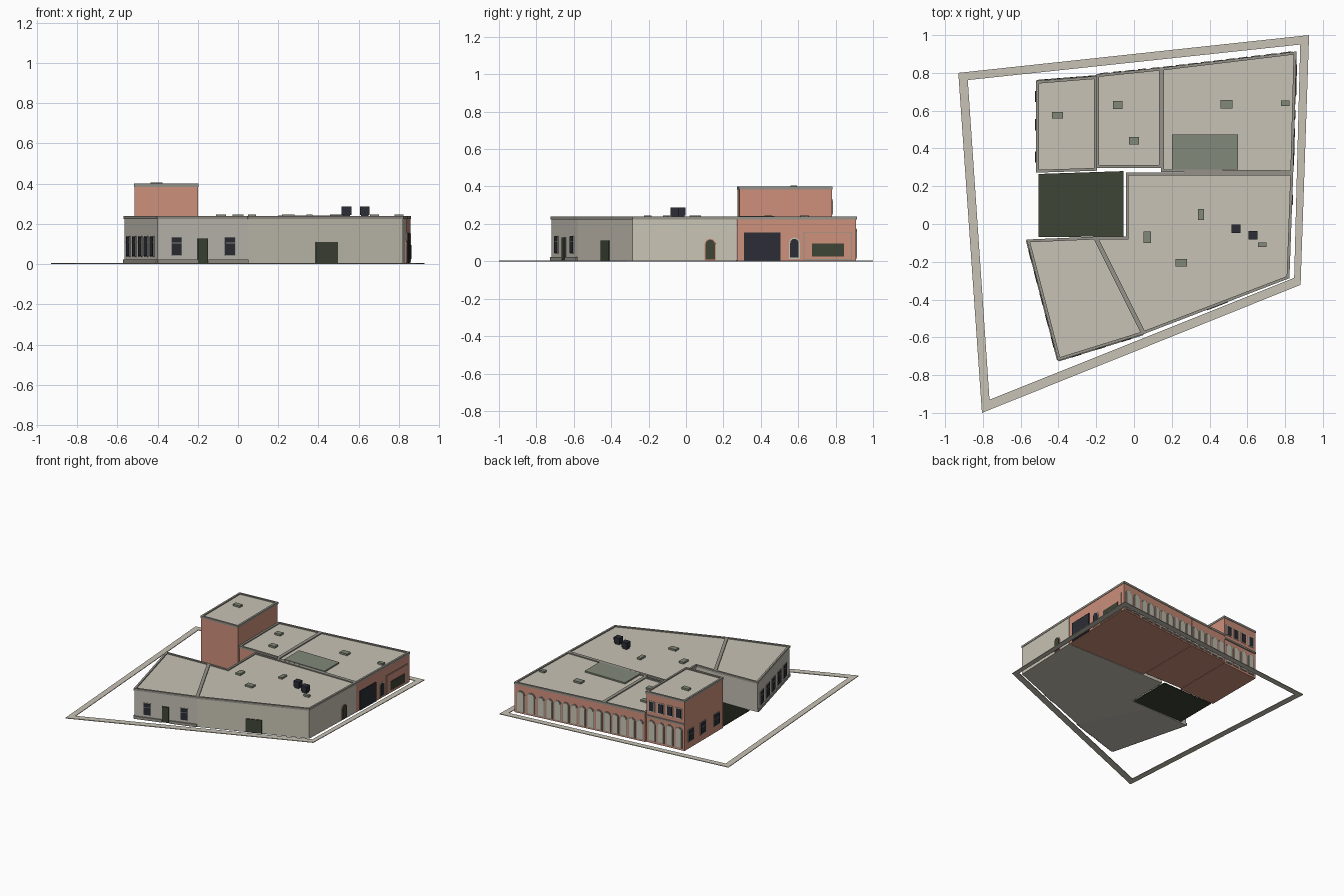
import bpy, bmesh, math
from mathutils import Vector

if "Cube" in bpy.data.objects:
    bpy.data.objects.remove(bpy.data.objects["Cube"])

def mat(name, r, g, b):
    m = bpy.data.materials.new(name)
    m.diffuse_color = (r, g, b, 1)
    m.use_nodes = True
    m.node_tree.nodes["Principled BSDF"].inputs["Base Color"].default_value = m.diffuse_color
    return m

STONE = mat("roof_stone", .58, .545, .46)
WALL = mat("plaster_wall", .58, .55, .46)
GREYWALL = mat("grey_plaster", .53, .51, .45)
BRICK = mat("salmon_brick", .62, .28, .20)
TRIM = mat("grey_trim", .30, .29, .25)
GREEN = mat("dark_green", .048, .058, .037)
DARK = mat("dark_glass", .025, .027, .037)
SKY = mat("grey_green", .22, .25, .19)

def finish(bm, name, m):
    bmesh.ops.recalc_face_normals(bm, faces=bm.faces)
    me = bpy.data.meshes.new(name)
    bm.to_mesh(me)
    bm.free()
    me.materials.append(m)
    ob = bpy.data.objects.new(name, me)
    bpy.context.collection.objects.link(ob)
    return ob

def extrude(name, pts, vec, m):
    """Solid from a planar 3D outline pushed along vec."""
    bm = bmesh.new()
    a = [bm.verts.new(p) for p in pts]
    b = [bm.verts.new(Vector(p) + Vector(vec)) for p in pts]
    bm.faces.new(a)
    bm.faces.new(b)
    for i in range(len(a)):
        j = (i + 1) % len(a)
        bm.faces.new((a[i], a[j], b[j], b[i]))
    return finish(bm, name, m)

def prism(name, poly, z0, z1, m):
    return extrude(name, [(x, y, z0) for x, y in poly], (0, 0, z1 - z0), m)

def box(name, x, y, w, d, z0, z1, m):
    w, d = w / 2, d / 2
    return prism(name, [(x - w, y - d), (x + w, y - d), (x + w, y + d), (x - w, y + d)], z0, z1, m)

def ring(name, outer, inner, z0, z1, m):
    bm = bmesh.new()
    L = [[bm.verts.new((x, y, z)) for x, y in p]
         for p, z in ((outer, z0), (outer, z1), (inner, z1), (inner, z0))]
    n = len(outer)
    for k in range(4):
        p, q = L[k], L[(k + 1) % 4]
        for i in range(n):
            j = (i + 1) % n
            bm.faces.new((p[i], p[j], q[j], q[i]))
    return finish(bm, name, m)

def inset(poly, d):
    """Mitred inset of a counter-clockwise outline."""
    out, n = [], len(poly)
    for i in range(n):
        a, b, c = (Vector(poly[(i + k) % n]) for k in (-1, 0, 1))
        e, f = (b - a).normalized(), (c - b).normalized()
        n1, n2 = Vector((-e.y, e.x)), Vector((-f.y, f.x))
        out.append(tuple(b + (n1 + n2) * d / (1 + n1.dot(n2))))
    return out

def plate(name, p, q, s, w, z0, z1, m, t=.006, arch=False):
    """Thin panel on the wall p->q, centred at distance s along it."""
    p, q = Vector((*p, 0)), Vector((*q, 0))
    u = (q - p).normalized()
    out = Vector((u.y, -u.x, 0))
    r = w / 2
    prof = [(-r, z0), (r, z0)]
    if arch:
        prof += [(r * math.cos(a * math.pi / 8), z1 - r + r * math.sin(a * math.pi / 8)) for a in range(9)]
    else:
        prof += [(r, z1), (-r, z1)]
    pts = [p + u * (s + h) + Vector((0, 0, z)) - out * .002 for h, z in prof]
    return extrude(name, pts, out * (t + .002), m)

def framed(name, p, q, s, w, z0, z1, m, frame, arch=False, f=.007):
    plate(name + "_frame", p, q, s, w + 2 * f, z0 - f, z1 + f, frame, .004, arch)
    plate(name, p, q, s, w, z0, z1, m, .007, arch)

# Building outlines, counter-clockwise
tower = [(-.515, .275), (-.2, .285), (-.2, .78), (-.515, .755)]
mid = [(-.197, .30), (.145, .30), (.145, .825), (-.197, .79)]
corner = [(.147, .278), (.84, .272), (.857, .91), (.147, .825)]
main = [(-.04, .27), (-.04, -.07), (-.205, -.07), (.05, -.58), (.82, -.285), (.84, .27)]
wing = [(-.565, -.085), (-.40, -.72), (.05, -.58), (-.205, -.07)]

for name, poly, h, m in (("tower", tower, .40, BRICK), ("middle_block", mid, .24, BRICK),
                         ("corner_block", corner, .24, BRICK), ("main_hall", main, .24, WALL),
                         ("wing", wing, .24, GREYWALL)):
    prism(name + "_walls", poly, .002, h - .016, m)
    prism(name + "_roof", inset(poly, .008), h - .02, h - .008, STONE)
    ring(name + "_coping", inset(poly, -.003), inset(poly, .012), h - .016, h, TRIM)

# Pavement ring
ring("pavement", [(-.93, .80), (-.805, -1), (.882, -.322), (.927, 1)],
     [(-.88, .762), (-.765, -.93), (.848, -.285), (.88, .95)], 0, .005, STONE)

# Ribbed courtyard
prism("courtyard", [(-.505, -.07), (-.055, -.065), (-.055, .28), (-.505, .265)], .002, .008, GREEN)
for i in range(16):
    box("courtyard_rib", -.28, -.055 + i * .021, .45, .01, .008, .012, GREEN)

# Skylight and roof hatches
box("skylight", .375, .382, .35, .185, .228, .243, SKY)
for x, y, w, d in ((-.085, .63, .05, .04), (0, .44, .055, .04), (.49, .635, .065, .045),
                   (.8, .64, .045, .03), (.355, .05, .03, .06), (.07, -.07, .04, .06),
                   (.68, -.11, .045, .025), (.25, -.205, .06, .04)):
    box("roof_hatch", x, y, w, d, .23, .246, SKY)
box("tower_hatch", -.405, .575, .06, .035, .39, .406, SKY)
for x, y in ((.54, -.025), (.63, -.06)):
    box("cooling_unit", x, y, .048, .045, .245, .287, DARK)
    box("cooling_unit_base", x, y, .036, .034, .23, .246, DARK)

# North arcade: two wide arches, then an even row
p, q = corner[2], corner[3]
for s in (.05, .135):
    framed("wide_arch", p, q, s, .055, .02, .175, WALL, TRIM, True)
for i in range(8):
    framed("arcade_arch", p, q, .215 + i * .067, .042, .02, .165, WALL, TRIM, True)
p, q = mid[2], mid[3]
for i in range(5):
    framed("arcade_arch", p, q, .035 + i * .067, .042, .02, .165, WALL, TRIM, True)

# Tower north face: arches, band and upper windows
p, q = tower[2], tower[3]
for i in range(4):
    s = .045 + i * .075
    framed("tower_arch", p, q, s, .046, .025, .175, WALL, TRIM, True)
    framed("tower_window", p, q, s, .038, .255, .325, DARK, WALL)
plate("tower_band", p, q, .158, .316, .205, .218, TRIM, .008)

# Tower west face windows
for s in (.08, .23, .40):
    framed("side_window", tower[3], tower[0], s, .06, .06, .145, DARK, TRIM)
    plate("side_window_bar", tower[3], tower[0], s, .06, .112, .116, TRIM, .009)

# East street front
p, q = corner[1], corner[2]
plate("garage_opening", p, q, .136, .195, .004, .155, DARK)
framed("arched_window", p, q, .308, .045, .02, .12, DARK, WALL, True)
plate("shop_outline", p, q, .486, .258, .008, .157, TRIM, .003)
plate("shop_panel", p, q, .486, .25, .012, .153, BRICK, .005)
plate("shop_window", p, q, .488, .17, .025, .095, GREEN, .008)
framed("arched_door", main[4], main[5], .415, .05, .01, .116, GREEN, BRICK, True, .005)

# South walls
plate("hall_door", main[3], main[4], .418, .118, .004, .11, GREEN)
p, q = wing[1], wing[2]
for s in (.098, .375):
    framed("wing_window", p, q, s, .05, .045, .132, DARK, TRIM, f=.004)
    plate("wing_window_bar", p, q, s, .05, .103, .107, TRIM, .009)
plate("wing_door", p, q, .235, .052, .006, .128, GREEN, .009)
for s, w in ((.104, .208), (.367, .206)):
    plate("wing_plinth", p, q, s, w, .002, .024, TRIM, .008)

# West wall of the wing
p, q = wing[0], wing[1]
for i in range(5):
    s = .085 + i * .118
    framed("west_window", p, q, s, .06, .04, .134, DARK, TRIM, f=.005)
    plate("west_window_bar", p, q, s, .06, .108, .112, TRIM, .009)
plate("west_plinth", p, q, .328, .656, .002, .022, TRIM, .008)
